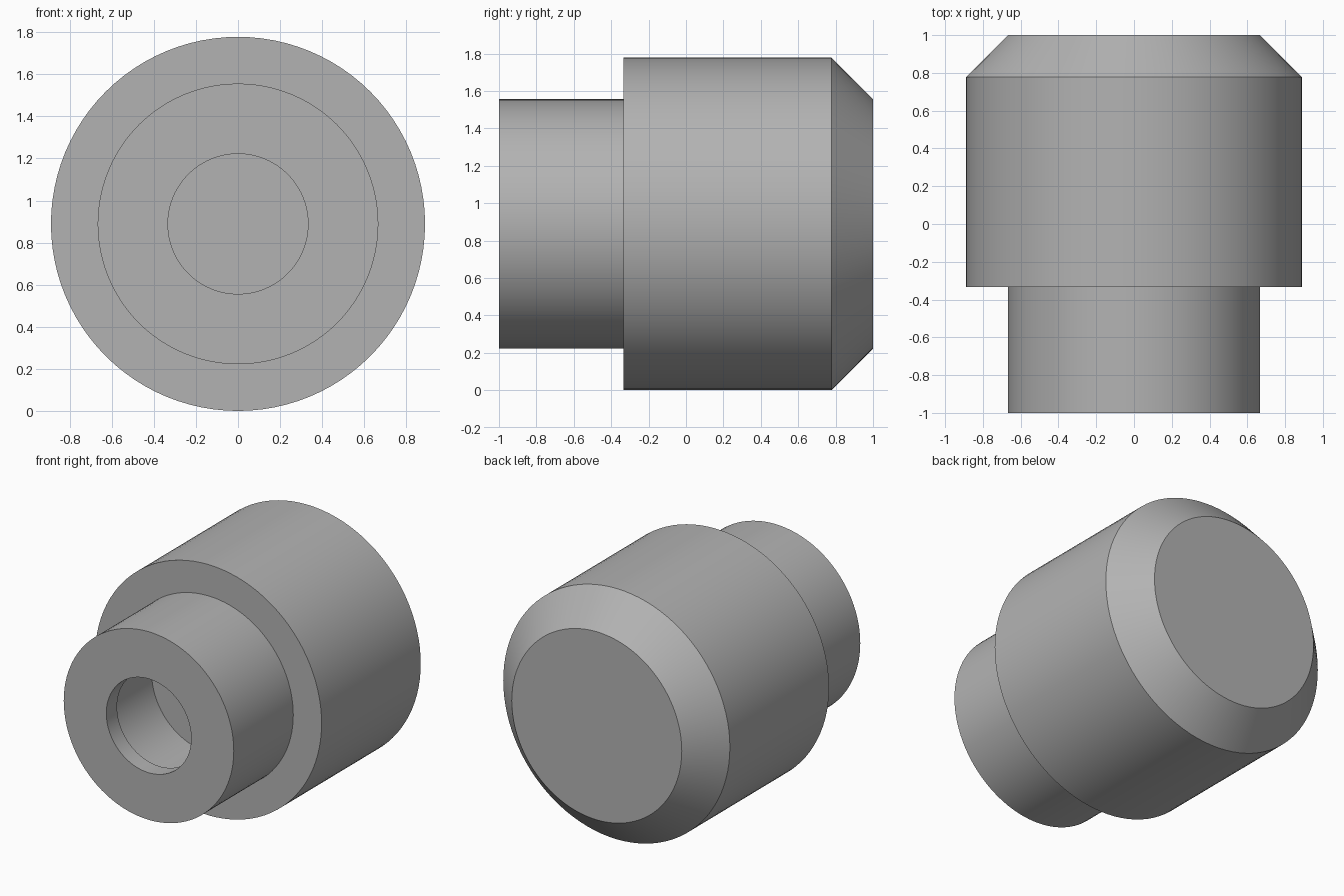
import bpy
import bmesh
from math import radians
from mathutils import Matrix, Vector

cube = bpy.data.objects.get("Cube")
if cube:
    bpy.data.objects.remove(cube, do_unlink=True)

SIDES = 96
RADIUS = 0.889

# One plain grey for the whole part
grey = bpy.data.materials.new("plain grey")
grey.use_nodes = True
colour = (0.45, 0.45, 0.45, 1)
grey.diffuse_color = colour
grey.node_tree.nodes["Principled BSDF"].inputs["Base Color"].default_value = colour


def lathe(name, profile):
    """Spin a (radius, y) profile about the horizontal y axis."""
    bm = bmesh.new()
    verts = [bm.verts.new((r, y, 0)) for r, y in profile]
    edges = [bm.edges.new(pair) for pair in zip(verts, verts[1:])]
    bmesh.ops.spin(bm, geom=verts + edges, cent=(0, 0, 0), axis=(0, 1, 0),
                   angle=radians(360), steps=SIDES, use_duplicate=False)
    bmesh.ops.remove_doubles(bm, verts=bm.verts, dist=0.0001)
    bmesh.ops.recalc_face_normals(bm, faces=bm.faces)
    bmesh.ops.translate(bm, verts=bm.verts, vec=Vector((0, 0, RADIUS)))
    mesh = bpy.data.meshes.new(name)
    bm.to_mesh(mesh)
    bm.free()
    mesh.materials.append(grey)
    obj = bpy.data.objects.new(name, mesh)
    bpy.context.collection.objects.link(obj)
    bpy.ops.object.select_all(action="DESELECT")
    obj.select_set(True)
    bpy.context.view_layer.objects.active = obj
    bpy.ops.object.shade_smooth_by_angle(angle=radians(30))
    return obj


# Stepped body: chamfered back, narrow neck, blind bore widening behind a lip
lathe("stepped_body", [
    (0, 1), (0.667, 1), (RADIUS, 0.778),       # back face and chamfer
    (RADIUS, -0.333), (0.667, -0.333),         # barrel and shoulder
    (0.667, -1), (0.333, -1),                  # neck and front face
    (0.333, -0.88), (0.444, -0.88),            # bore lip
    (0.444, -0.333), (0, -0.333),              # inner chamber and floor
])
